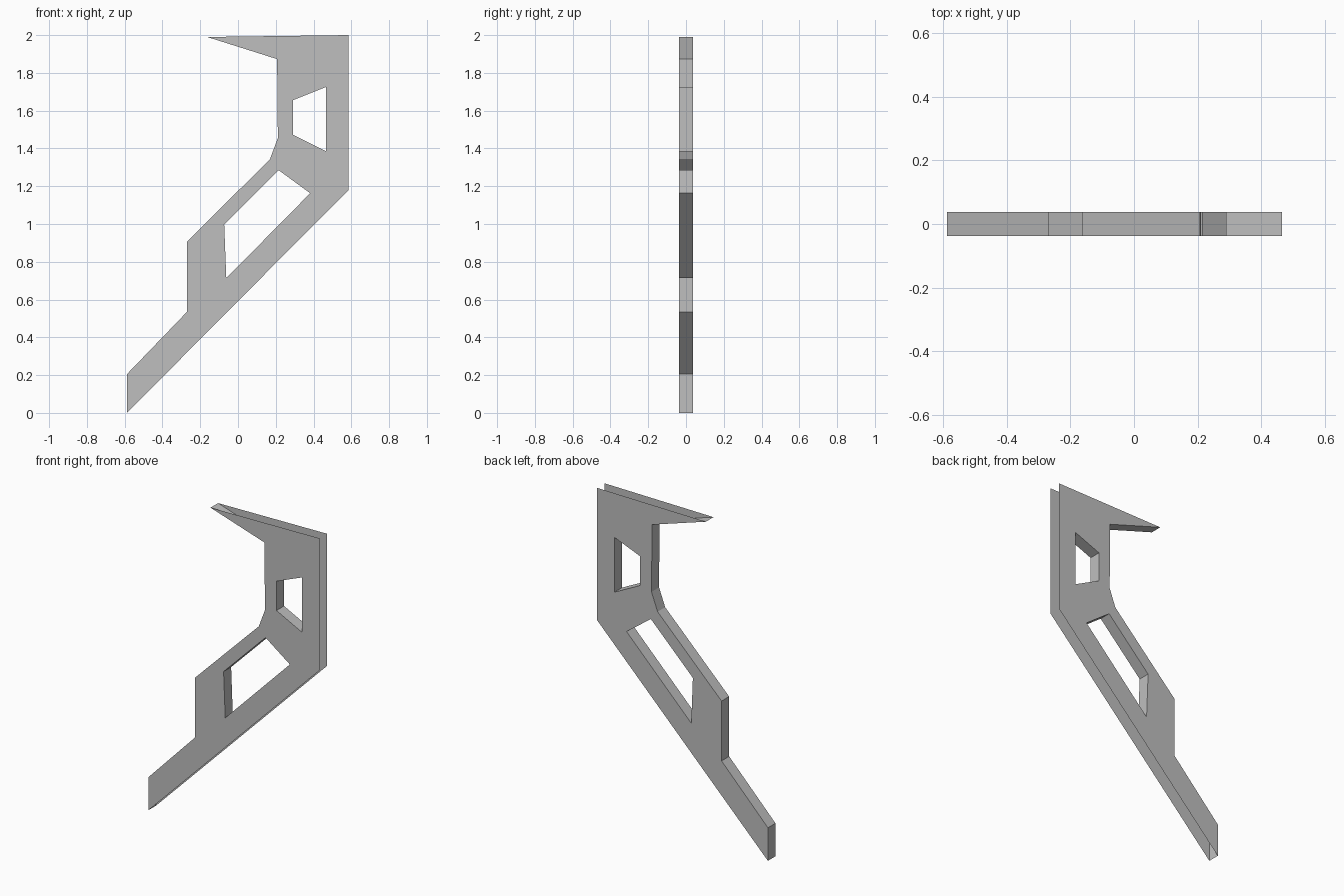
import bpy, bmesh

cube = bpy.data.objects.get("Cube")
if cube:
    bpy.data.objects.remove(cube, do_unlink=True)

HALF = 0.037  # half thickness

grey = bpy.data.materials.new("plain grey")
grey.use_nodes = True
colour = (0.52, 0.52, 0.52, 1)
grey.diffuse_color = colour
grey.node_tree.nodes["Principled BSDF"].inputs["Base Color"].default_value = colour

# Profiles in x, z: the stepped inner edge comes first, the open outer edge last
OUTLINE = [(-0.163, 1.99), (0.207, 1.873), (0.211, 1.455), (0.169, 1.343),
           (-0.27, 0.906), (-0.27, 0.535), (-0.588, 0.205), (-0.588, 0),
           (0.585, 1.18), (0.585, 2)]
WALLED = 7  # outline edges that carry a wall; top, back and underside stay open
UPPER_HOLE = [(0.29, 1.655), (0.465, 1.725), (0.465, 1.385), (0.29, 1.473)]
LOWER_HOLE = [(0.215, 1.285), (0.382, 1.163), (-0.062, 0.713), (-0.073, 0.997)]

bm = bmesh.new()
LOOPS = [(OUTLINE, WALLED), (UPPER_HOLE, 4), (LOWER_HOLE, 4)]


def side_sheet(y):
    """Flat side plate with both windows left open; returns its vertex loops."""
    rings, edges = [], []
    for points, _ in LOOPS:
        ring = [bm.verts.new((x, y, z)) for x, z in points]
        edges += [bm.edges.new((a, b)) for a, b in zip(ring, ring[1:] + ring[:1])]
        rings.append(ring)
    bmesh.ops.triangle_fill(bm, edges=edges, use_beauty=True, normal=(0, y, 0))
    return rings


front, back = side_sheet(-HALF), side_sheet(HALF)

# Walls along the inner edge and around the windows
for f, b, (_, count) in zip(front, back, LOOPS):
    for i in range(count):
        j = (i + 1) % len(f)
        bm.faces.new((f[i], f[j], b[j], b[i]))

# Consistent normals, with the front plate facing forward
bmesh.ops.recalc_face_normals(bm, faces=bm.faces)
bm.normal_update()
plate = next(f for f in bm.faces if all(v.co.y < 0 for v in f.verts))
if plate.normal.y > 0:
    bmesh.ops.reverse_faces(bm, faces=bm.faces)

mesh = bpy.data.meshes.new("angled_bracket")
bm.to_mesh(mesh)
bm.free()
mesh.materials.append(grey)
bracket = bpy.data.objects.new("angled_bracket", mesh)
bpy.context.collection.objects.link(bracket)
